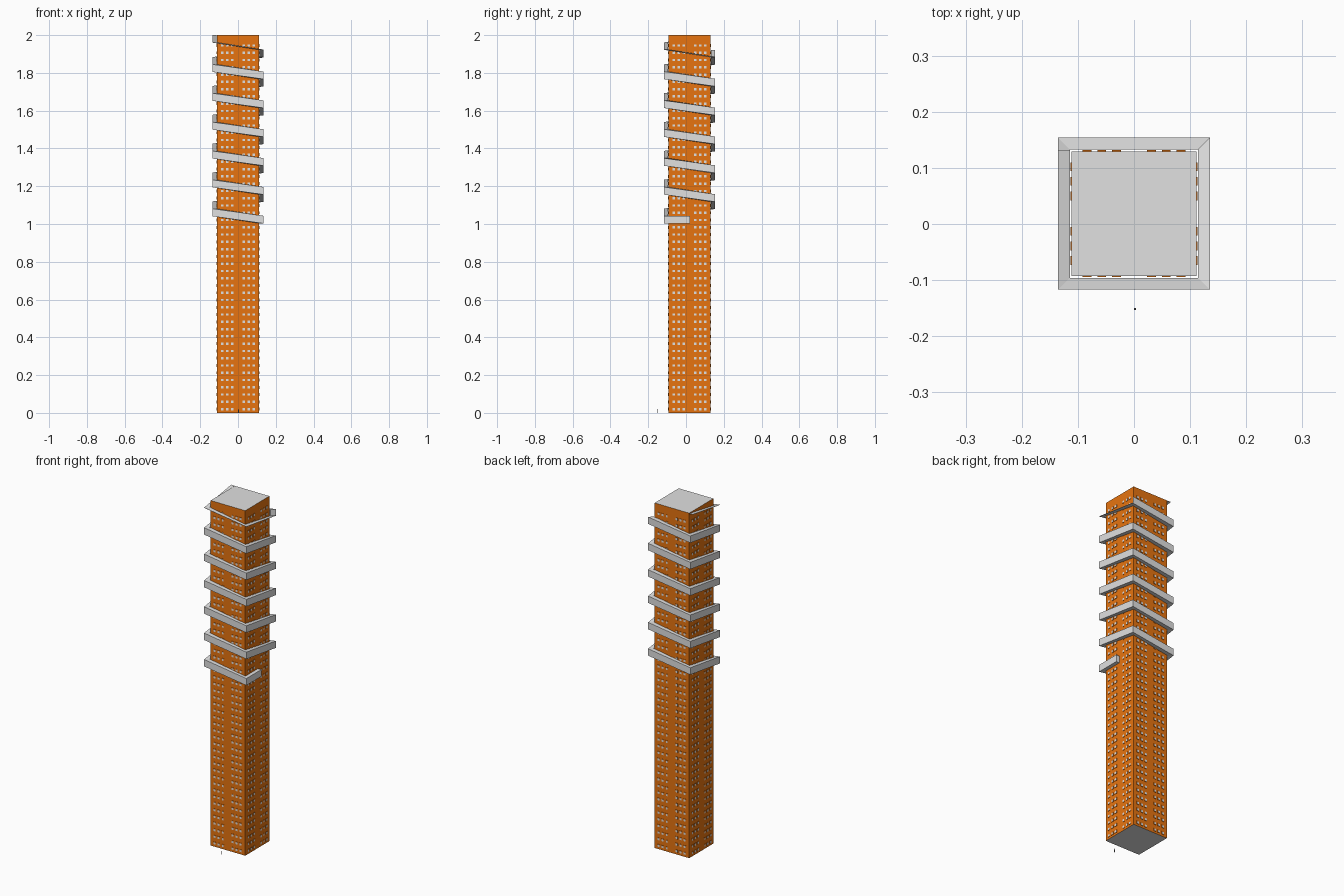
import bpy, bmesh, math
from mathutils import Vector, Matrix

if "Cube" in bpy.data.objects:
    bpy.data.objects.remove(bpy.data.objects["Cube"])

CY = 0.0185          # tower centre in y
HALF = 0.111         # tower half width
IN, OUT = 0.1145, 0.1355   # inner / outer half width of the ramp
RISE = 0.0382        # climb of the ramp per side
Z0 = 1.023           # ramp centre height at its first corner


def material(name, col):
    m = bpy.data.materials.new(name)
    m.diffuse_color = (*col, 1)
    m.use_nodes = True
    m.node_tree.nodes["Principled BSDF"].inputs["Base Color"].default_value = m.diffuse_color
    return m


ORANGE = material("orange_wall", (0.8, 0.175, 0.005))
GREY = material("light_grey", (0.75, 0.75, 0.75))
DARK = material("dark_grey", (0.2, 0.2, 0.2))


def finish(bm, name, mats):
    bmesh.ops.recalc_face_normals(bm, faces=bm.faces)
    me = bpy.data.meshes.new(name)
    bm.to_mesh(me)
    bm.free()
    for m in mats:
        me.materials.append(m)
    ob = bpy.data.objects.new(name, me)
    bpy.context.collection.objects.link(ob)
    return ob


def box(bm, centre, size):
    mat = Matrix.Translation(centre) @ Matrix.Diagonal((*size, 1))
    return bmesh.ops.create_cube(bm, size=1, matrix=mat)["verts"]


# Tower body: orange sides, grey roof and base
bm = bmesh.new()
box(bm, (0, CY, 1), (2 * HALF, 2 * HALF, 2))
bm.normal_update()
for f in bm.faces:
    f.material_index = 1 if abs(f.normal.z) > 0.5 else 0
finish(bm, "tower_body", [ORANGE, GREY])

# Windows: slightly raised orange frames with grey panes, two groups of three per side
bm = bmesh.new()
W, PANE, DEPTH = 0.0078, 0.0062, 0.0022
for side in range(4):
    rot = Matrix.Translation((0, CY, 0)) @ Matrix.Rotation(side * math.pi / 2, 4, "Z")
    for row in range(51):
        z = 0.02 + row * 0.0385
        for group in (-0.0575, 0.0575):
            for col in (-0.0262, 0, 0.0262):
                x = group + col

                def ring(w, y):
                    return [bm.verts.new(rot @ Vector((x + a * w, y, z + b * w)))
                            for a, b in ((-1, -1), (1, -1), (1, 1), (-1, 1))]
                back = ring(W, -HALF)
                front = ring(W, -HALF - DEPTH)
                pane = ring(PANE, -HALF - DEPTH)
                for r, s in ((back, front), (front, pane)):
                    for i in range(4):
                        j = (i + 1) % 4
                        bm.faces.new((r[i], r[j], s[j], s[i]))
                bm.faces.new(pane).material_index = 1
finish(bm, "windows", [ORANGE, GREY])


# Ramp: rectangular section swept round the tower corners
def corner(k):
    sx, sy = ((1, -1), (-1, -1), (-1, 1), (1, 1))[k % 4]
    z = Z0 + k * RISE
    return (Vector((sx * IN, CY + sy * IN, z)), Vector((sx * OUT, CY + sy * OUT, z)))


def sweep(name, stations, low, high):
    bm = bmesh.new()
    rings = []
    for a, b in stations:
        rings.append([bm.verts.new(p + Vector((0, 0, h)))
                      for p, h in ((a, low), (b, low), (b, high), (a, high))])
    for r, s in zip(rings, rings[1:]):
        for i in range(4):
            j = (i + 1) % 4
            bm.faces.new((r[i], r[j], s[j], s[i]))
    bm.faces.new(rings[0])
    bm.faces.new(rings[-1])
    return finish(bm, name, [GREY])


start = (Vector((IN, 0.02, Z0)), Vector((OUT, 0.02, Z0)))
sweep("spiral_ramp", [start] + [corner(k) for k in range(24)], -0.02, 0.02)

# Last turn is only the thin walking deck
end = (Vector((-IN, 0.131, Z0 + 26 * RISE)), Vector((-OUT, 0.131, Z0 + 26 * RISE)))
sweep("upper_deck", [corner(23), corner(24), corner(25), end], -0.018, -0.0165)

# Tiny scale figure in front of the tower
bm = bmesh.new()
box(bm, (0.002, -0.1515, 0.008), (0.004, 0.003, 0.016))
bmesh.ops.create_icosphere(bm, subdivisions=1, radius=0.002,
                           matrix=Matrix.Translation((0.002, -0.1515, 0.018)))
finish(bm, "scale_figure", [DARK])
